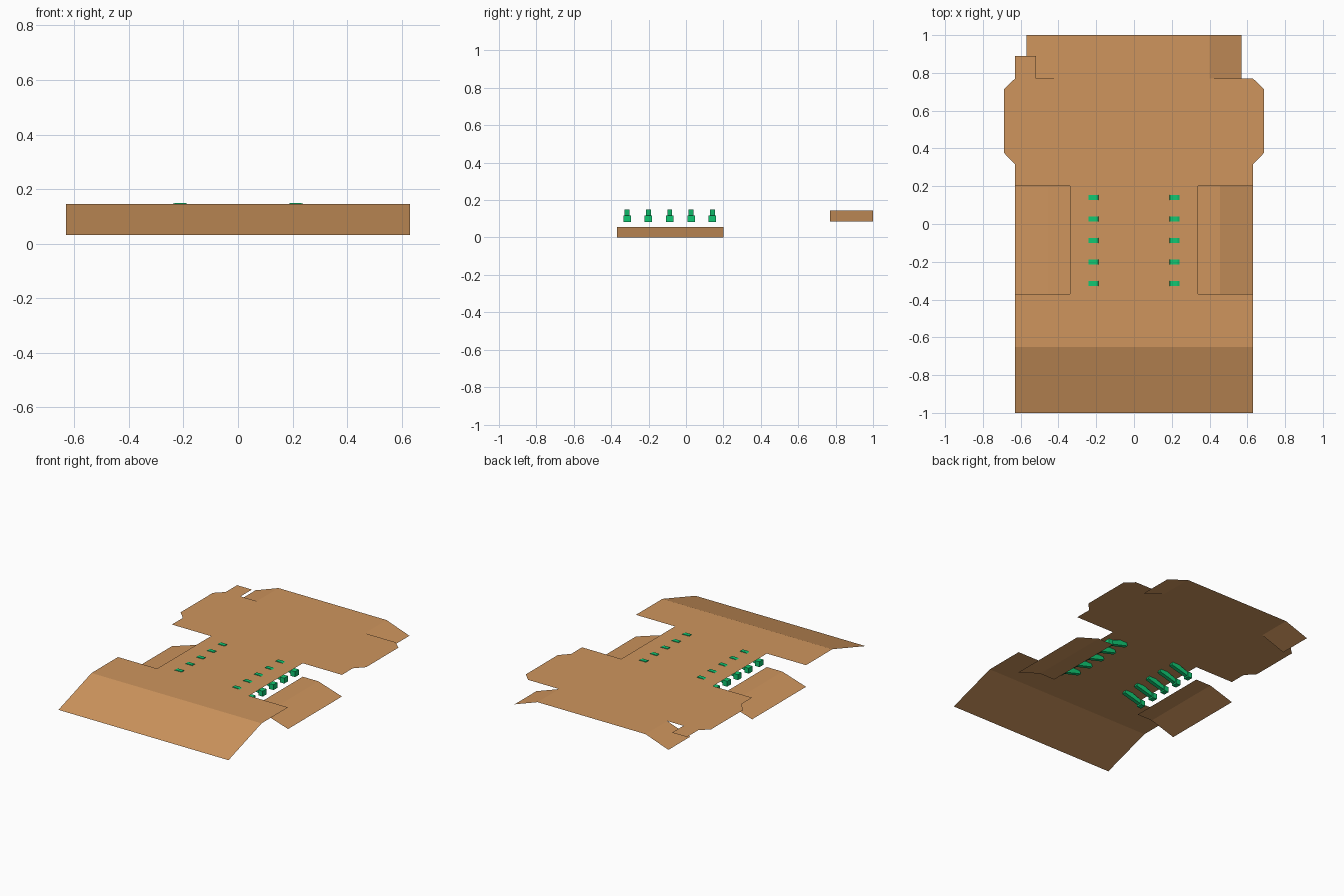
import bpy
import bmesh

cube = bpy.data.objects.get("Cube")
if cube:
    bpy.data.objects.remove(cube, do_unlink=True)


def material(name, color):
    m = bpy.data.materials.new(name)
    m.use_nodes = True
    m.diffuse_color = (*color, 1)
    m.node_tree.nodes["Principled BSDF"].inputs["Base Color"].default_value = (*color, 1)
    return m


TAN = material("tan sheet", (0.62, 0.30, 0.11))
GREEN = material("clip green", (0.005, 0.58, 0.17))
TOP = 0.145


def make_object(name, bm, mat):
    mesh = bpy.data.meshes.new(name)
    bm.to_mesh(mesh)
    bm.free()
    mesh.materials.append(mat)
    obj = bpy.data.objects.new(name, mesh)
    bpy.context.collection.objects.link(obj)
    return obj


def sheet(name, polygons):
    """Thin sheet made of flat panels that share their folds."""
    bm = bmesh.new()
    for points in polygons:
        bm.faces.new([bm.verts.new(p) for p in points])
    bmesh.ops.remove_doubles(bm, verts=bm.verts, dist=0.001)
    for f in bm.faces:
        f.normal_update()
        if f.normal.z < 0:
            f.normal_flip()
    return make_object(name, bm, TAN)


def folded(name, section, y0, y1):
    """Sheet with a folded x-z section, running from y0 to y1."""
    return sheet(name, [[(xa, y0, za), (xb, y0, zb), (xb, y1, zb), (xa, y1, za)]
                        for (xa, za), (xb, zb) in zip(section, section[1:])])


def extrude_profile(bm, profile, y, width):
    """Solid with an x-z profile, centred on y."""
    face = bm.faces.new([bm.verts.new((x, y - width / 2, z)) for x, z in profile])
    new = bmesh.ops.extrude_face_region(bm, geom=[face])["geom"]
    bmesh.ops.translate(bm, vec=(0, width, 0),
                        verts=[v for v in new if isinstance(v, bmesh.types.BMVert)])


# Main sheet: one flat cut-out panel with a sloping front
half = [(0.63, -0.65), (0.63, -0.37), (0.34, -0.37), (0.34, 0.2), (0.63, 0.2),
        (0.63, 0.315), (0.687, 0.375), (0.687, 0.715), (0.63, 0.77)]
rear_left = [(0.4, 0.77), (0.4, 1)]
rear_right = [(-0.4, 1), (-0.4, 0.77), (-0.52, 0.77), (-0.52, 0.89), (-0.63, 0.89)]
outline = half + rear_left + rear_right + [(-x, y) for x, y in reversed(half)]
slope = [(-0.63, -1, 0.032), (0.63, -1, 0.032), (0.63, -0.65, TOP), (-0.63, -0.65, TOP)]
sheet("main_sheet", [[(x, y, TOP) for x, y in outline], slope])

for side, s in (("left", 1), ("right", -1)):
    # Drooping rear corner flaps
    folded(f"rear_flap_{side}", [(s * 0.4, TOP), (s * 0.57, 0.085)], 0.77, 1)

    # Lower side flaps, flat then sloping outwards
    folded(f"side_flap_{side}", [(s * 0.34, 0.055), (s * 0.455, 0.055), (s * 0.63, 0)],
           -0.37, 0.2)

    # Row of clips: sloping arm through the sheet with a block at its outer end
    arm = [(0.18, 0.125), (0.19, 0.149), (0.23, 0.149), (0.32, 0.115), (0.32, 0.088)]
    block = [(0.305, 0.082), (0.305, 0.118), (0.338, 0.118), (0.338, 0.082)]
    for i in range(5):
        y = -0.315 + i * 0.114
        bm = bmesh.new()
        extrude_profile(bm, [(s * x, z) for x, z in arm], y, 0.026)
        extrude_profile(bm, [(s * x, z) for x, z in block], y, 0.04)
        bmesh.ops.recalc_face_normals(bm, faces=bm.faces)
        make_object(f"clip_{side}_{i + 1}", bm, GREEN)
